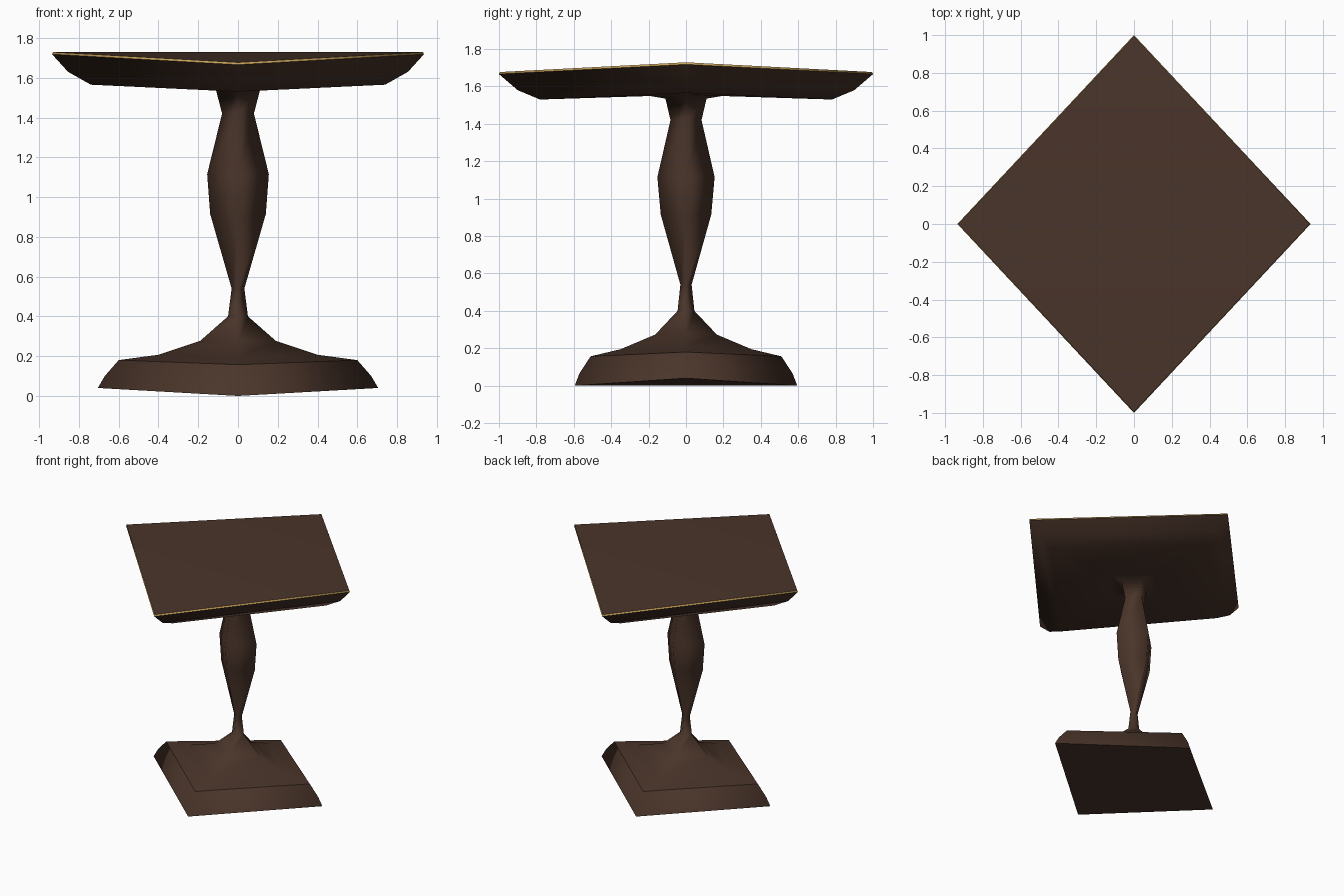
import bpy, bmesh

if "Cube" in bpy.data.objects:
    bpy.data.objects.remove(bpy.data.objects["Cube"])


def material(name, rgb):
    m = bpy.data.materials.new(name)
    m.diffuse_color = (*rgb, 1)
    m.use_nodes = True
    m.node_tree.nodes["Principled BSDF"].inputs["Base Color"].default_value = m.diffuse_color
    return m


wood = material("dark wood", (0.068, 0.035, 0.023))
gold = material("gold edge", (0.56, 0.35, 0.10))


def diamond_rings(name, rings, mat, bottom=False, top=False, sharp=()):
    """Skin four-cornered rings (x radius, y radius, x-corner z, y-corner z)."""
    bm = bmesh.new()
    loops = []
    for rx, ry, zx, zy in rings:
        pts = [(rx, 0, zx), (0, ry, zy), (-rx, 0, zx), (0, -ry, zy)]
        loops.append([bm.verts.new(p) for p in pts])
    for a, b in zip(loops, loops[1:]):
        for i in range(4):
            j = (i + 1) % 4
            bm.faces.new((a[i], a[j], b[j], b[i]))
    if bottom:  # folded along y
        v = loops[0]
        bm.faces.new((v[0], v[3], v[1]))
        bm.faces.new((v[2], v[1], v[3]))
    if top:  # folded along x
        v = loops[-1]
        bm.faces.new((v[0], v[1], v[2]))
        bm.faces.new((v[0], v[2], v[3]))
    for f in bm.faces:
        f.smooth = True
    for k in sharp:
        for i in range(4):
            e = bm.edges.get((loops[k][i], loops[k][(i + 1) % 4]))
            if e:
                e.smooth = False
    me = bpy.data.meshes.new(name)
    bm.to_mesh(me)
    bm.free()
    me.materials.append(mat)
    ob = bpy.data.objects.new(name, me)
    bpy.context.collection.objects.link(ob)
    return ob


# Foot and turned column
diamond_rings("pedestal", [
    (0.705, 0.595, 0.04, 0.0),
    (0.67, 0.57, 0.10, 0.065),
    (0.60, 0.51, 0.18, 0.157),
    (0.40, 0.35, 0.207, 0.195),
    (0.19, 0.165, 0.277, 0.273),
    (0.05, 0.045, 0.40, 0.40),
    (0.032, 0.03, 0.54, 0.54),
    (0.14, 0.135, 0.915, 0.915),
    (0.155, 0.153, 1.115, 1.115),
    (0.08, 0.083, 1.42, 1.42),
    (0.11, 0.11, 1.535, 1.535),
    (0.20, 0.20, 1.555, 1.55),
], wood, bottom=True, sharp=(0, 2))

# Rounded underside of the table
diamond_rings("tabletop_underside", [
    (0.20, 0.20, 1.555, 1.55),
    (0.74, 0.78, 1.565, 1.53),
    (0.855, 0.90, 1.63, 1.58),
    (0.935, 1.0, 1.718, 1.666),
], wood)

# Thin gilded rim
diamond_rings("gold_rim", [
    (0.935, 1.0, 1.718, 1.666),
    (0.930, 0.994, 1.729, 1.677),
], gold)

# Table surface
diamond_rings("tabletop_surface", [(0.930, 0.994, 1.729, 1.677)], wood, top=True)
